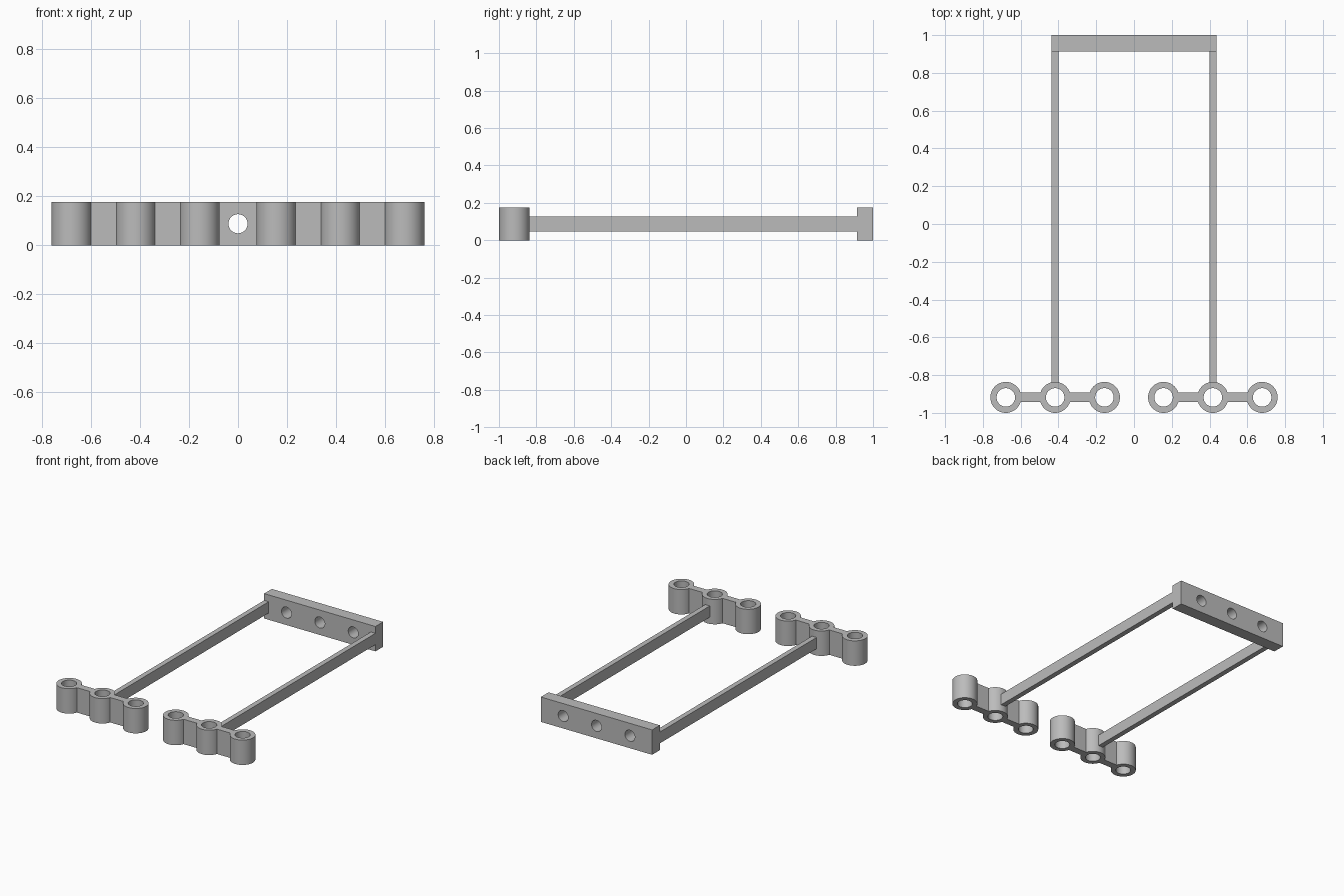
import bpy, bmesh, math
from mathutils import Matrix

if "Cube" in bpy.data.objects:
    bpy.data.objects.remove(bpy.data.objects["Cube"])

HEIGHT = 0.176     # height of clamps and back bar
SPACING = 0.261    # distance between neighbouring holes
CLAMP_X, CLAMP_Y = 0.4175, -0.918
RING_R, BORE_R, LINK_HALF = 0.082, 0.049, 0.025

grey = bpy.data.materials.new("plain grey")
grey.diffuse_color = (0.5, 0.5, 0.5, 1)
grey.use_nodes = True
grey.node_tree.nodes["Principled BSDF"].inputs["Base Color"].default_value = grey.diffuse_color


def arc(cx, r, a0, a1, n):
    return [(cx + r * math.cos(a0 + (a1 - a0) * i / n),
             r * math.sin(a0 + (a1 - a0) * i / n)) for i in range(n + 1)]


def circle(cx, r, n=48):
    return arc(cx, r, 0, math.tau, n)[:-1]


def finish(name, mesh):
    mesh.materials.clear()
    mesh.materials.append(grey)
    obj = bpy.data.objects.new(name, mesh)
    bpy.context.collection.objects.link(obj)
    bpy.ops.object.select_all(action='DESELECT')
    obj.select_set(True)
    bpy.context.view_layer.objects.active = obj
    bpy.ops.object.shade_smooth_by_angle(angle=math.radians(30))
    return obj


def plate(name, loops, depth, matrix):
    """Extrude an outline with holes, centred on its own plane."""
    curve = bpy.data.curves.new(name, 'CURVE')
    curve.dimensions, curve.fill_mode = '2D', 'BOTH'
    curve.extrude = depth / 2
    for pts in loops:
        s = curve.splines.new('POLY')
        s.points.add(len(pts) - 1)
        for p, (x, y) in zip(s.points, pts):
            p.co = (x, y, 0, 1)
        s.use_cyclic_u = True
    tmp = bpy.data.objects.new(name + "_profile", curve)
    bpy.context.collection.objects.link(tmp)
    deps = bpy.context.evaluated_depsgraph_get()
    mesh = bpy.data.meshes.new_from_object(tmp.evaluated_get(deps))
    bpy.data.objects.remove(tmp)
    bm = bmesh.new()
    bm.from_mesh(mesh)
    bmesh.ops.remove_doubles(bm, verts=bm.verts, dist=1e-5)
    bmesh.ops.recalc_face_normals(bm, faces=bm.faces)
    bm.transform(matrix)
    bm.to_mesh(mesh)
    bm.free()
    return finish(name, mesh)


def box(name, lo, hi):
    bm = bmesh.new()
    bmesh.ops.create_cube(bm, size=1)
    for v in bm.verts:
        v.co = [(a + b) / 2 + c * (b - a) for a, b, c in zip(lo, hi, v.co)]
    mesh = bpy.data.meshes.new(name)
    bm.to_mesh(mesh)
    bm.free()
    return finish(name, mesh)


# Clamp outline: three rings joined by straight links
t = math.asin(LINK_HALF / RING_R)
outline = (arc(-SPACING, RING_R, t, math.tau - t, 40)
           + arc(0, RING_R, math.pi + t, math.tau - t, 20)
           + arc(SPACING, RING_R, math.pi + t, 3 * math.pi - t, 40)
           + arc(0, RING_R, t, math.pi - t, 20))
bores = [circle(i * SPACING, BORE_R) for i in (-1, 0, 1)]

# Left and right clamps with their side rods
for side, sx in (("left", -1), ("right", 1)):
    x = sx * CLAMP_X
    plate(side + "_triple_ring_clamp", [outline] + bores, HEIGHT,
          Matrix.Translation((x, CLAMP_Y, HEIGHT / 2)))
    box(side + "_side_rod", (x - 0.018, CLAMP_Y + 0.066, 0.048),
        (x + 0.018, 0.925, 0.128))

# Back bar with three cross holes
w, h = 0.4355, HEIGHT / 2
rect = [(-w, -h), (w, -h), (w, h), (-w, h)]
holes = [circle(i * SPACING, 0.039) for i in (-1, 0, 1)]
plate("back_bar", [rect] + holes, 0.086,
      Matrix.Translation((0, 0.957, h)) @ Matrix.Rotation(math.pi / 2, 4, 'X'))
